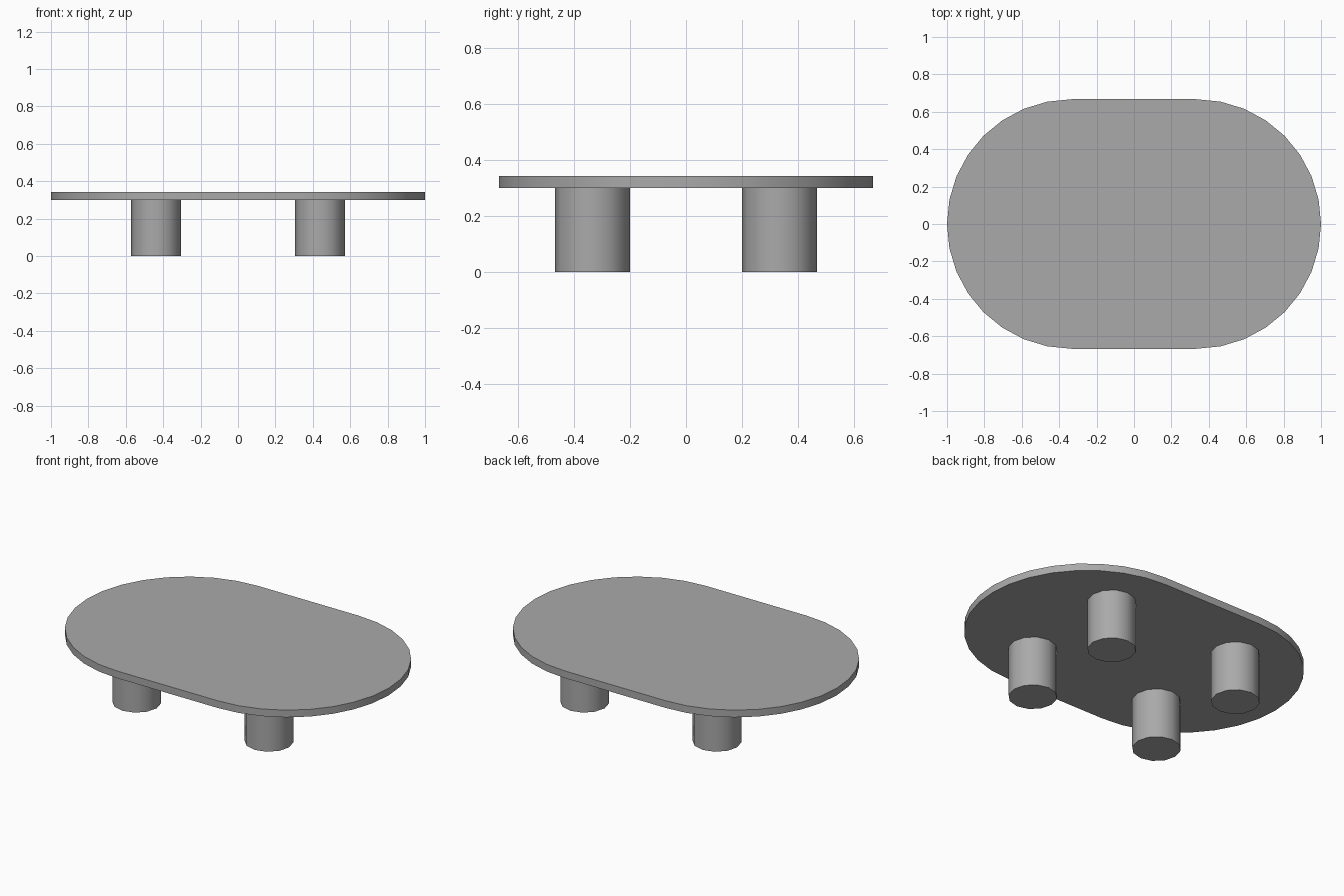
import bpy, bmesh, math

cube = bpy.data.objects.get("Cube")
if cube:
    bpy.data.objects.remove(cube, do_unlink=True)

RADIUS = 0.667      # rounded ends of the top
HALF_STRAIGHT = 0.333
LEG_HEIGHT, TOP_HEIGHT = 0.30, 0.343

grey = bpy.data.materials.new("plain grey")
grey.use_nodes = True
colour = (0.4, 0.4, 0.4, 1)
grey.diffuse_color = colour
grey.node_tree.nodes["Principled BSDF"].inputs["Base Color"].default_value = colour


def prism(name, outline, z0, z1):
    """Extrude a flat outline upward and smooth its rounded sides."""
    bm = bmesh.new()
    base = bm.faces.new([bm.verts.new((x, y, z0)) for x, y in outline])
    extruded = bmesh.ops.extrude_face_region(bm, geom=[base], use_keep_orig=True)
    verts = [v for v in extruded["geom"] if isinstance(v, bmesh.types.BMVert)]
    bmesh.ops.translate(bm, verts=verts, vec=(0, 0, z1 - z0))
    bmesh.ops.recalc_face_normals(bm, faces=bm.faces)
    mesh = bpy.data.meshes.new(name)
    bm.to_mesh(mesh)
    bm.free()
    mesh.materials.append(grey)
    obj = bpy.data.objects.new(name, mesh)
    bpy.context.collection.objects.link(obj)
    bpy.ops.object.select_all(action="DESELECT")
    obj.select_set(True)
    bpy.context.view_layer.objects.active = obj
    bpy.ops.object.shade_smooth_by_angle(angle=math.radians(40))


def arc(cx, cy, r, start, sweep, steps, count):
    angles = [start + sweep * i / steps for i in range(count)]
    return [(cx + r * math.cos(a), cy + r * math.sin(a)) for a in angles]


# Table top: two half circles joined by straight sides
outline = arc(HALF_STRAIGHT, 0, RADIUS, -math.pi / 2, math.pi, 16, 17)
outline += arc(-HALF_STRAIGHT, 0, RADIUS, math.pi / 2, math.pi, 16, 17)
prism("table_top", outline, LEG_HEIGHT, TOP_HEIGHT)

# Four round legs
for side, sx in (("left", 1), ("right", -1)):
    for end, sy in (("front", -1), ("back", 1)):
        ring = arc(sx * 0.438, sy * 0.333, 0.133, 0, math.tau, 12, 12)
        prism(f"{end}_{side}_leg", ring, 0, LEG_HEIGHT)
